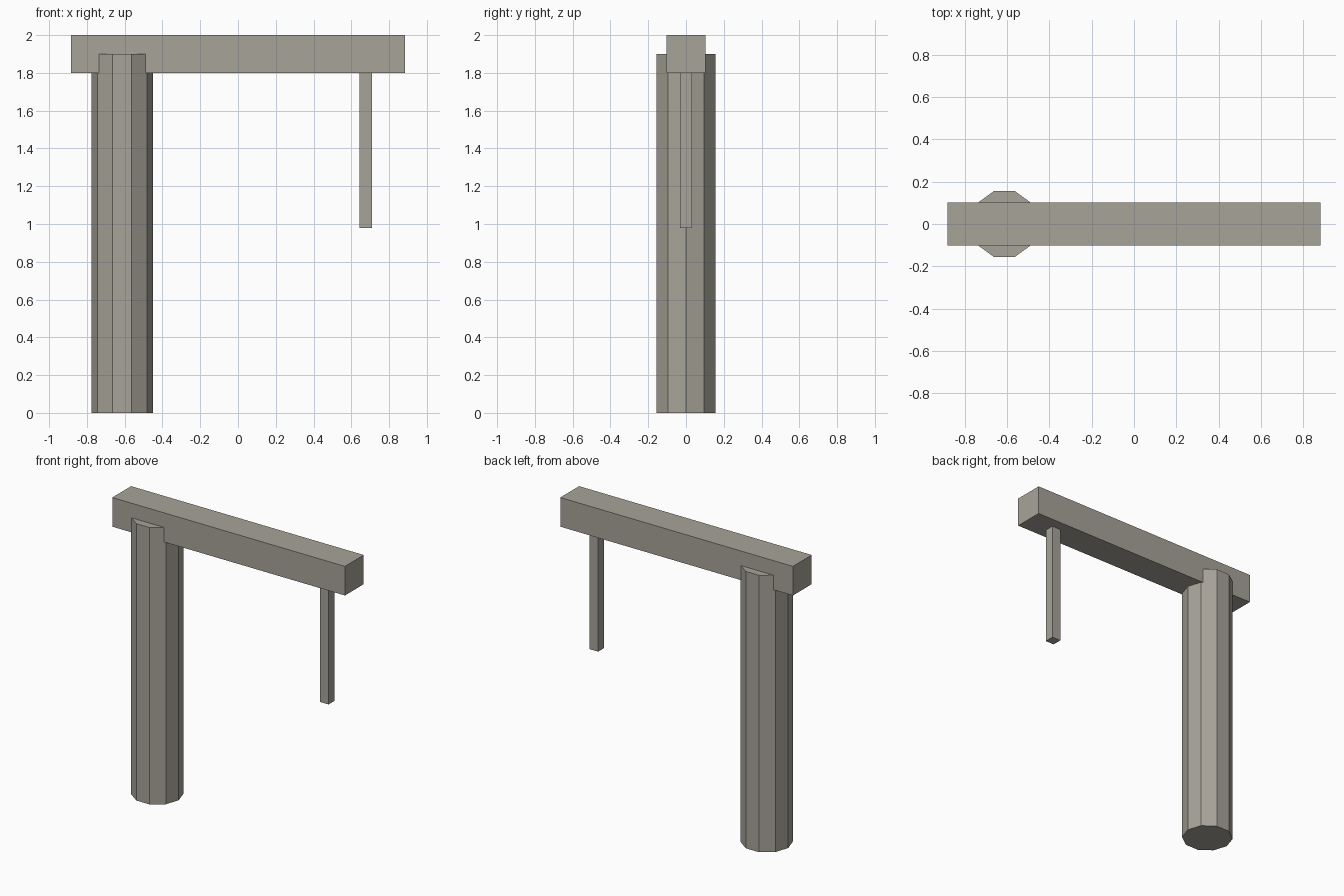
import bpy
import math

cube = bpy.data.objects.get("Cube")
if cube:
    bpy.data.objects.remove(cube, do_unlink=True)

# Single weathered grey colour
stone = bpy.data.materials.new("warm_grey")
stone.use_nodes = True
colour = (0.39, 0.37, 0.32, 1)
stone.diffuse_color = colour
stone.node_tree.nodes["Principled BSDF"].inputs["Base Color"].default_value = colour


def finish(name):
    obj = bpy.context.object
    obj.name = obj.data.name = name
    obj.data.materials.append(stone)
    return obj


def box(name, x, width, depth, bottom, top):
    bpy.ops.mesh.primitive_cube_add(size=1, location=(x, 0, (bottom + top) / 2))
    obj = finish(name)
    obj.scale = (width, depth, top - bottom)
    bpy.ops.object.transform_apply(location=False, rotation=False, scale=True)


# Ten-sided post with a corner pointing along x
bpy.ops.mesh.primitive_cylinder_add(vertices=10, radius=0.163, depth=1.9,
                                    location=(-0.613, 0, 0.95),
                                    rotation=(0, 0, math.pi / 2))
finish("post")
bpy.ops.object.transform_apply(location=False, rotation=True, scale=False)

# Beam resting over the post, and the thin bar hanging from its far end
box("beam", 0, 1.766, 0.204, 1.8, 2.0)
box("hanging_bar", 0.677, 0.066, 0.066, 0.98, 1.82)
